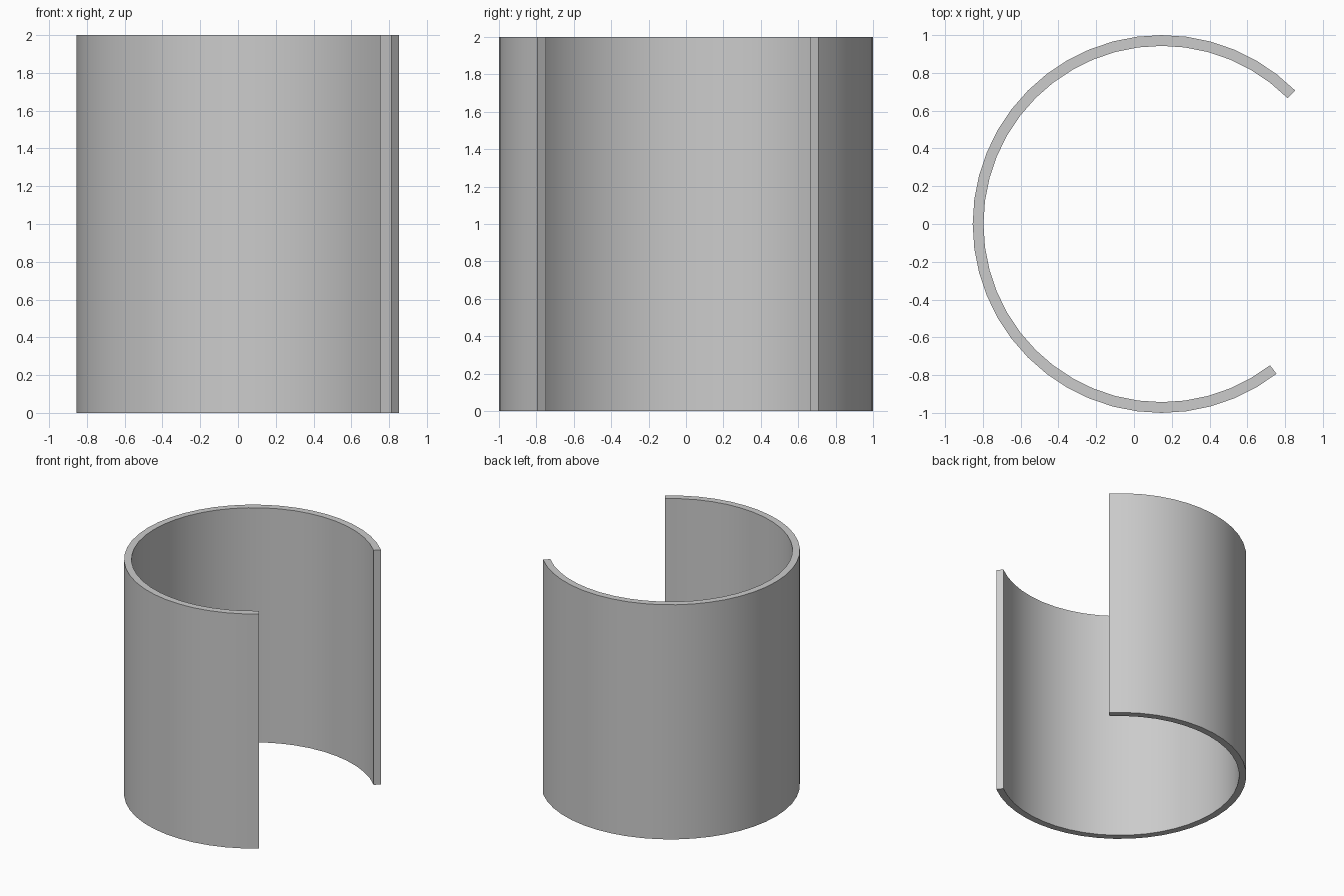
import bpy, bmesh
from math import radians, cos, sin

if "Cube" in bpy.data.objects:
    bpy.data.objects.remove(bpy.data.objects["Cube"])

OUTER, INNER, HEIGHT = 1.0, 0.943, 2.0
START, STEP, SEGMENTS = 45.0, 7.5, 35      # open arc, 48 sides per full turn
CENTRE_X = 0.146

# Flat C-shaped strip, one quad per segment
bm = bmesh.new()
pairs = []
for i in range(SEGMENTS + 1):
    a = radians(START + STEP * i)
    pairs.append([bm.verts.new((CENTRE_X + r * cos(a), r * sin(a), 0))
                  for r in (INNER, OUTER)])
for (i0, o0), (i1, o1) in zip(pairs, pairs[1:]):
    bm.faces.new((i0, o0, o1, i1))

# Raise the strip into a wall
top = bmesh.ops.extrude_face_region(bm, geom=bm.faces[:], use_keep_orig=True)
bmesh.ops.translate(bm, vec=(0, 0, HEIGHT),
                    verts=[g for g in top["geom"] if isinstance(g, bmesh.types.BMVert)])
bmesh.ops.recalc_face_normals(bm, faces=bm.faces[:])

mesh = bpy.data.meshes.new("curved_wall")
bm.to_mesh(mesh)
bm.free()
wall = bpy.data.objects.new("curved_wall", mesh)
bpy.context.collection.objects.link(wall)

# Smooth curved sides, crisp rims and ends
bpy.context.view_layer.objects.active = wall
wall.select_set(True)
bpy.ops.object.shade_smooth_by_angle(angle=radians(30))
